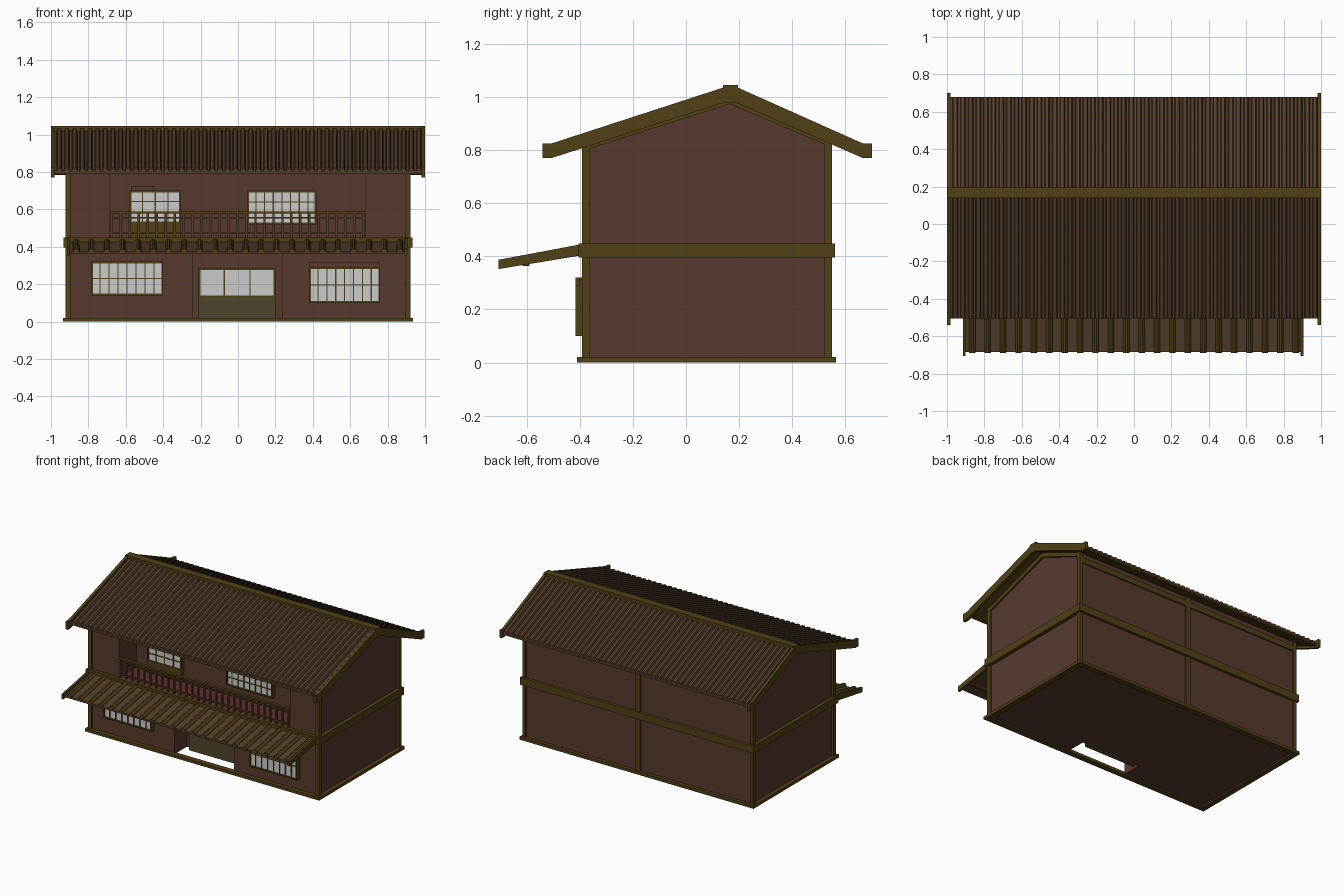
import bpy, bmesh, math

if "Cube" in bpy.data.objects:
    bpy.data.objects.remove(bpy.data.objects["Cube"])


def material(name, rgb):
    m = bpy.data.materials.new(name)
    m.diffuse_color = (*rgb, 1)
    m.use_nodes = True
    m.node_tree.nodes["Principled BSDF"].inputs["Base Color"].default_value = m.diffuse_color
    return m


TIMBER = material("olive_timber", (0.080, 0.052, 0.008))
WALL = material("brown_wall", (0.095, 0.042, 0.029))
TILE = material("roof_brown", (0.088, 0.048, 0.026))
PAPER = material("pale_pane", (0.55, 0.55, 0.55))
PANEL = material("door_panel", (0.075, 0.060, 0.025))
DECK = material("red_deck", (0.110, 0.028, 0.030))


def finish(name, bm, mat):
    bmesh.ops.recalc_face_normals(bm, faces=bm.faces)
    me = bpy.data.meshes.new(name)
    bm.to_mesh(me)
    bm.free()
    me.materials.append(mat)
    ob = bpy.data.objects.new(name, me)
    bpy.context.collection.objects.link(ob)
    return ob


def add_loft(bm, a, b):
    """Closed solid between two matching rings."""
    va = [bm.verts.new(p) for p in a]
    vb = [bm.verts.new(p) for p in b]
    n = len(a)
    for i in range(n):
        j = (i + 1) % n
        bm.faces.new((va[i], va[j], vb[j], vb[i]))
    bm.faces.new(va)
    bm.faces.new(vb)


def add_box(bm, x0, x1, y0, y1, z0, z1):
    ring = [(x0, y0), (x1, y0), (x1, y1), (x0, y1)]
    add_loft(bm, [(x, y, z0) for x, y in ring], [(x, y, z1) for x, y in ring])


def boxes(name, items, mat):
    bm = bmesh.new()
    for it in items:
        add_box(bm, *it)
    return finish(name, bm, mat)


def extrude_x(name, profile, spans, mat):
    """Extrude a (y, z) profile over one or more x spans."""
    bm = bmesh.new()
    for x0, x1 in spans:
        add_loft(bm, [(x0, y, z) for y, z in profile], [(x1, y, z) for y, z in profile])
    return finish(name, bm, mat)


RIDGE_Y, RIDGE_Z, EAVE_Z = 0.165, 1.043, 0.825


def roof_z(y):
    k = 0.325 if y < RIDGE_Y else 0.436
    return RIDGE_Z - k * abs(y - RIDGE_Y)


# house body with gable top; doorway and balcony are cut out
F, B, X = -0.38, 0.54, 0.905
body = extrude_x("house_walls", [(F, 0.01), (B, 0.01), (B, roof_z(B) - 0.036),
                 (RIDGE_Y, RIDGE_Z - 0.036), (F, roof_z(F) - 0.036)], [(-X, X)], WALL)
DOOR_Y, BALC_Y = -0.24, -0.18
for name, dims in (("doorway_cutter", (-0.24, 0.235, -0.6, DOOR_Y, -0.1, 0.39)),
                   ("balcony_cutter", (-0.685, 0.68, -0.6, BALC_Y, 0.44, 1.0))):
    cut = boxes(name, [dims], WALL)
    cut.hide_render = True
    cut.hide_viewport = True
    mod = body.modifiers.new(name, "BOOLEAN")
    mod.operation = "DIFFERENCE"
    mod.solver = "EXACT"
    mod.object = cut
boxes("balcony_floor", [(-0.685, 0.68, F, BALC_Y, 0.436, 0.446)], DECK)


# timber bands running round the house
def band(name, x, y0, y1, z0, z1, t):
    boxes(name, [(-x, x, y0, y0 + t, z0, z1), (-x, x, y1 - t, y1, z0, z1),
                 (-x, -x + t, y0 + t, y1 - t, z0, z1), (x - t, x, y0 + t, y1 - t, z0, z1)], TIMBER)


band("ground_sill", 0.935, -0.41, 0.565, 0.0, 0.02, 0.04)
band("middle_beam", 0.932, -0.405, 0.56, 0.395, 0.448, 0.03)

# corner posts and back centre post
posts = [(s * 0.908 - 0.013, s * 0.908 + 0.013, y, y + 0.028, 0.01, roof_z(y + 0.014) - 0.033)
         for s in (-1, 1) for y in (-0.392, 0.522)]
posts.append((-0.018, 0.018, 0.53, 0.55, 0.01, roof_z(0.55) - 0.03))
boxes("wall_posts", posts, TIMBER)
boxes("back_wall_plate", [(-0.91, 0.91, 0.53, 0.55, 0.77, 0.81)], TIMBER)

# rake trim on the gable walls
rake = [(F, roof_z(F) - d) for d in (0.066, 0.034)] + [(RIDGE_Y, RIDGE_Z - 0.034)] + \
       [(B, roof_z(B) - d) for d in (0.034, 0.066)] + [(RIDGE_Y, RIDGE_Z - 0.07)]
extrude_x("gable_trim", rake, [(-0.918, -0.9), (0.9, 0.918)], TIMBER)

# ribbed roof slopes
RIBS, HALF = 48, 0.982
step = 2 * HALF / RIBS
section = []
for i in range(RIBS):
    x = -HALF + i * step
    section += [(x, -0.02), (x + step * 0.3, -0.02), (x + step * 0.42, -0.004),
                (x + step * 0.85, -0.004)]
section += [(HALF, -0.02), (HALF, -0.028), (-HALF, -0.028)]
for name, y in (("front_roof", -0.505), ("back_roof", 0.68)):
    bm = bmesh.new()
    add_loft(bm, [(x, y, roof_z(y) + d) for x, d in section],
             [(x, RIDGE_Y, RIDGE_Z + d) for x, d in section])
    finish(name, bm, TILE)

# soffit boards, ridge cap and barge boards
line = [(y, roof_z(y)) for y in (-0.5, RIDGE_Y, 0.675)]
extrude_x("roof_soffit", [(y, z - 0.027) for y, z in line] +
          [(y, z - 0.037) for y, z in reversed(line)], [(-0.982, 0.982)], TIMBER)
boxes("ridge_cap", [(-1, 1, 0.14, 0.195, 1.0, 1.045)], TIMBER)
barge = [(-0.54, 0.77), (-0.54, 0.825), (-0.505, 0.825), (0.14, 1.035), (0.195, 1.035),
         (0.665, 0.825), (0.70, 0.825), (0.70, 0.77), (0.665, 0.77), (0.19, 0.978),
         (0.14, 0.978), (-0.505, 0.77)]
extrude_x("barge_boards", barge, [(-1, -0.98), (0.98, 1)], TIMBER)

# canopy over the ground floor
YA, ZA, YB, ZB = -0.685, 0.390, -0.375, 0.448
extrude_x("canopy_sheet", [(YA, ZA - 0.03), (YA, ZA - 0.017), (YB, ZB - 0.017), (YB, ZB - 0.03)],
          [(-0.90, 0.895)], TILE)
extrude_x("canopy_side_boards", [(-0.705, 0.352), (-0.705, 0.387), (-0.39, 0.446), (-0.39, 0.404)],
          [(-0.915, -0.9), (0.89, 0.905)], TIMBER)
boxes("canopy_purlin", [(-0.9, 0.89, -0.615, -0.59, 0.364, 0.378)], TIMBER)
bm = bmesh.new()
for i in range(22):
    cx = -0.865 + i * 1.73 / 21
    arc = [(cx + 0.017 * math.cos(a * math.pi / 5), 0.02 * math.sin(a * math.pi / 5) - 0.02)
           for a in range(6)]
    add_loft(bm, [(x, YA - 0.004, ZA + d) for x, d in arc], [(x, YB, ZB + d) for x, d in arc])
finish("canopy_ribs", bm, TIMBER)


# lattice windows: pale pane, frame and glazing bars
def window(name, x0, x1, z0, z1, cols, rows, y, depth=0.03, w=0.010, bar=0.006):
    f = y - depth
    boxes(name + "_pane", [(x0 + w, x1 - w, f + 0.008, y + 0.005, z0 + w, z1 - w)], PAPER)
    parts = [(x0, x0 + w, f, y, z0, z1), (x1 - w, x1, f, y, z0, z1),
             (x0 + w, x1 - w, f, y, z0, z0 + w), (x0 + w, x1 - w, f, y, z1 - w, z1)]
    for i in range(1, cols):
        c = x0 + (x1 - x0) * i / cols
        parts.append((c - bar / 2, c + bar / 2, f + 0.003, y, z0 + w, z1 - w))
    for i in range(1, rows):
        c = z0 + (z1 - z0) * i / rows
        parts.append((x0 + w, x1 - w, f + 0.004, y, c - bar / 2, c + bar / 2))
    boxes(name + "_frame", parts, TIMBER)


window("lower_left_window", -0.785, -0.40, 0.14, 0.32, 8, 2, F, 0.036)
window("lower_right_window", 0.38, 0.76, 0.10, 0.29, 8, 2, F, 0.036)
window("upper_left_window", -0.58, -0.305, 0.525, 0.70, 4, 3, BALC_Y)
window("upper_right_window", 0.05, 0.42, 0.52, 0.70, 8, 3, BALC_Y)
window("door_glazing", -0.21, 0.20, 0.13, 0.285, 3, 1, DOOR_Y, 0.02)
boxes("door_lower_panel", [(-0.21, 0.20, DOOR_Y - 0.018, DOOR_Y + 0.005, 0.0, 0.13)], PANEL)
boxes("balcony_door_panel", [(-0.58, -0.305, BALC_Y - 0.028, BALC_Y + 0.005, 0.446, 0.525)], TIMBER)
boxes("window_headers", [(0.38, 0.76, F - 0.02, F + 0.005, 0.29, 0.315),
                         (-0.57, -0.45, BALC_Y - 0.02, BALC_Y + 0.005, 0.70, 0.725)], WALL)

# balcony railing
boxes("balcony_rails", [(-0.685, 0.68, -0.392, -0.37, 0.577, 0.588),
                        (-0.685, 0.68, -0.388, -0.374, 0.552, 0.559),
                        (-0.685, 0.68, -0.388, -0.374, 0.468, 0.476)], TIMBER)
N = 28
boxes("balcony_balusters", [(x - 0.006, x + 0.006, -0.387, -0.375, 0.44, 0.58)
                            for x in (-0.675 + i * 1.345 / N for i in range(N + 1))], WALL)
